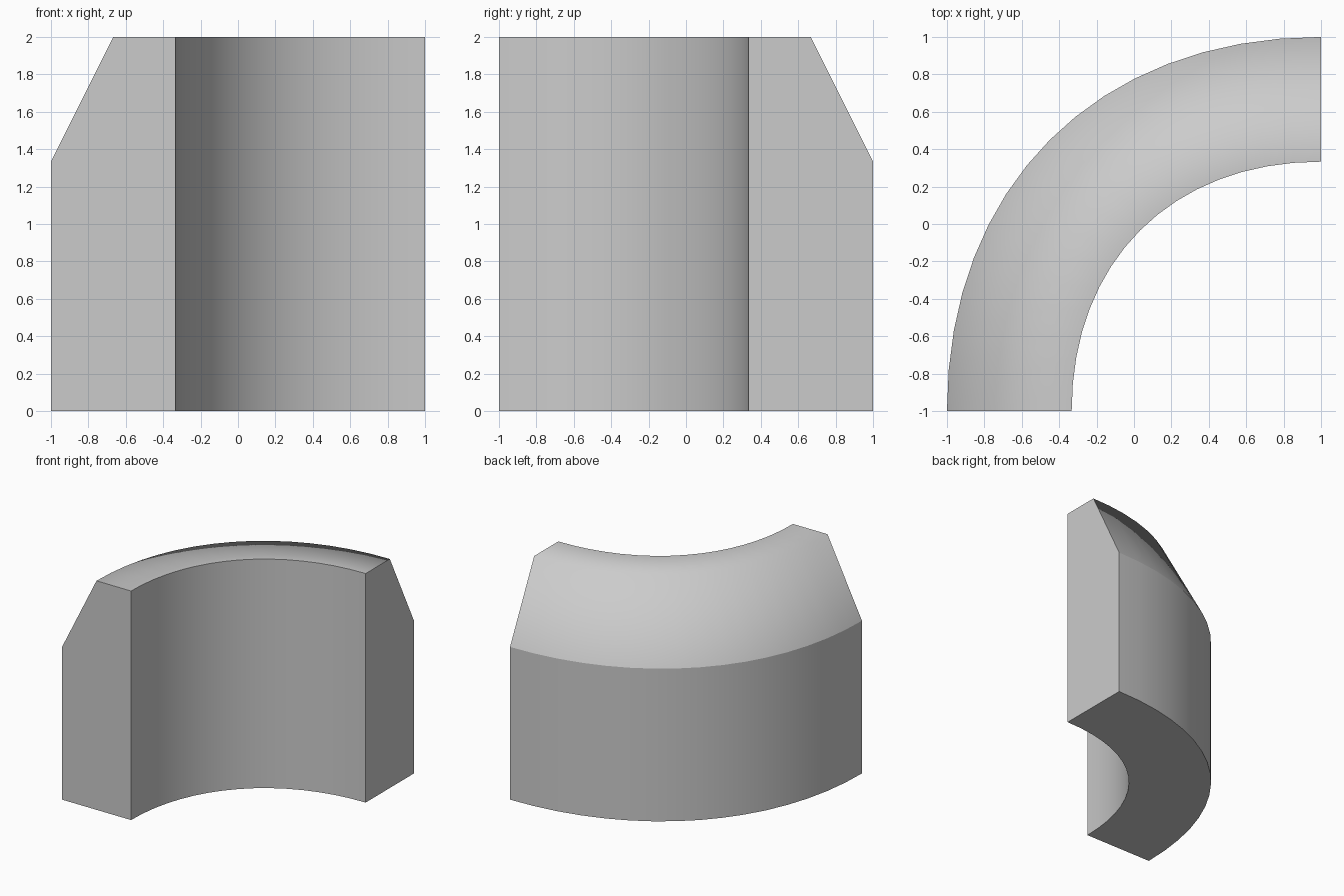
import bpy, bmesh

if "Cube" in bpy.data.objects:
    bpy.data.objects.remove(bpy.data.objects["Cube"])

SEGMENTS = 16
HANDLE = 0.6
# Cross-section: (distance from the corner at (1, -1), height)
PROFILE = [(4/3, 0), (2, 0), (2, 4/3), (5/3, 2), (4/3, 2)]
CREASE = 3          # profile corner shaded smooth


def bend(t):
    """Quarter bend as a unit cubic Bezier from (-1, 0) to (0, 1)."""
    a, b, c, d = (1-t)**3, 3*t*(1-t)**2, 3*t*t*(1-t), t**3
    return -(a + b + HANDLE*c), HANDLE*b + c + d


bm = bmesh.new()
rings = []
for i in range(SEGMENTS + 1):
    u, v = bend(i / SEGMENTS)
    rings.append([bm.verts.new((1 + r*u, -1 + r*v, z)) for r, z in PROFILE])

# Swept walls, bottom, slope and top
n = len(PROFILE)
for a, b in zip(rings, rings[1:]):
    for j in range(n):
        k = (j + 1) % n
        bm.faces.new((a[j], a[k], b[k], b[j]))

# Flat end caps
bm.faces.new(rings[0])
bm.faces.new(rings[-1])
bmesh.ops.recalc_face_normals(bm, faces=bm.faces)

# Smooth along the bend, hard along the profile corners and ends
for f in bm.faces:
    f.smooth = True
for ring in (rings[0], rings[-1]):
    for j in range(n):
        bm.edges.get((ring[j], ring[(j + 1) % n])).smooth = False
for a, b in zip(rings, rings[1:]):
    for j in range(n):
        if j != CREASE:
            bm.edges.get((a[j], b[j])).smooth = False

mesh = bpy.data.meshes.new("curved_corner_wall")
bm.to_mesh(mesh)
bm.free()
wall = bpy.data.objects.new("curved_corner_wall", mesh)
bpy.context.collection.objects.link(wall)
